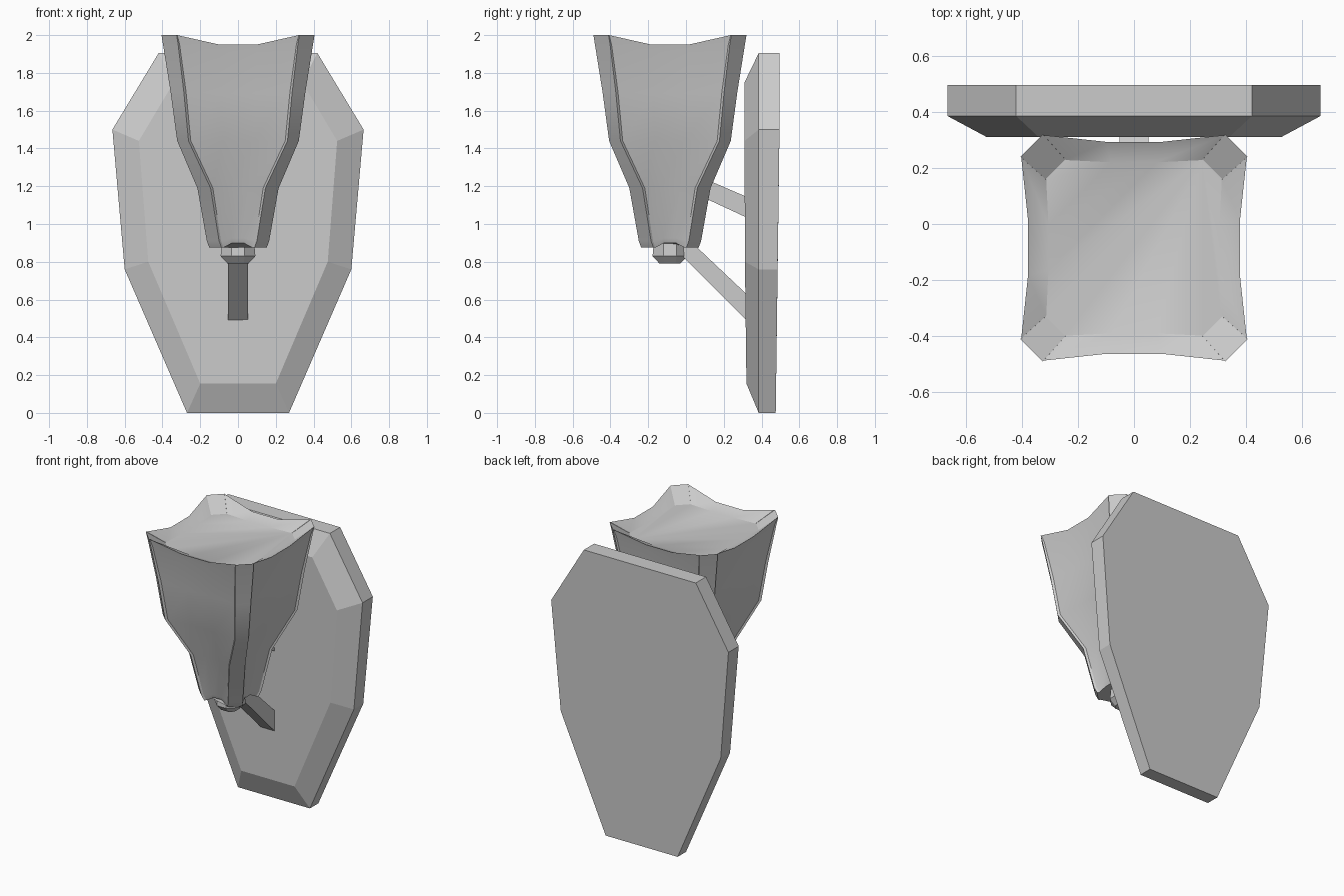
import bpy, bmesh, math

if "Cube" in bpy.data.objects:
    bpy.data.objects.remove(bpy.data.objects["Cube"])

CY = -0.085  # y centre of the lamp shade


def loft(name, rings, smooth=False):
    """Skin a stack of equal-length point rings and cap both ends."""
    bm = bmesh.new()
    vs = [[bm.verts.new(p) for p in r] for r in rings]
    n = len(vs[0])
    for a, b in zip(vs, vs[1:]):
        for i in range(n):
            j = (i + 1) % n
            bm.faces.new((a[i], a[j], b[j], b[i]))
    bm.faces.new(vs[0])
    bm.faces.new(vs[-1])
    bmesh.ops.recalc_face_normals(bm, faces=bm.faces)
    me = bpy.data.meshes.new(name)
    bm.to_mesh(me)
    bm.free()
    ob = bpy.data.objects.new(name, me)
    bpy.context.collection.objects.link(ob)
    if smooth:
        bpy.ops.object.select_all(action='DESELECT')
        ob.select_set(True)
        bpy.context.view_layer.objects.active = ob
        bpy.ops.object.shade_smooth_by_angle(angle=math.radians(28))
    return ob


# wall plate: mirrored outline with a bevelled front
def mirrored(half, ys):
    right = [(x, y, z) for (x, z), y in zip(half, ys)]
    return right + [(-x, y, z) for x, y, z in reversed(right)]


outer = [(0.27, 0), (0.60, 0.76), (0.665, 1.50), (0.42, 1.905)]
inner = [(0.20, 0.155), (0.475, 0.80), (0.525, 1.44), (0.34, 1.75)]
loft("wall_plate", [
    mirrored(outer, [0.475, 0.485, 0.495, 0.495]),
    mirrored(outer, [0.385] * 4),
    mirrored(inner, [0.32, 0.312, 0.31, 0.31]),
])


# shade: square section with flat corner posts and dished panels
def shade_ring(half, post, mid, dip, step, z_post, z_mid):
    c = half - post
    side = [(-c, half, z_post), (-c + step, half - step, z_post),
            (-mid, half - dip, z_mid), (mid, half - dip, z_mid),
            (c - step, half - step, z_post), (c, half, z_post)]
    ring = []
    for k in range(4):
        s, co = (0, 1, 0, -1)[k], (1, 0, -1, 0)[k]
        ring += [(x * co + y * s, CY - x * s * -1 * -1 + y * co, z)
                 for x, y, z in side]
    return ring


loft("lamp_shade", [
    shade_ring(0.315, 0.07, 0.08, 0.01, 0.002, 1.92, 1.92),
    shade_ring(0.405, 0.080, 0.10, 0.027, 0.003, 2.00, 1.95),
    shade_ring(0.397, 0.080, 0.10, 0.027, 0.008, 1.95, 1.91),
    shade_ring(0.357, 0.070, 0.09, 0.028, 0.012, 1.70, 1.69),
    shade_ring(0.322, 0.060, 0.08, 0.028, 0.012, 1.44, 1.44),
    shade_ring(0.215, 0.070, 0.05, 0.028, 0.012, 1.19, 1.19),
    shade_ring(0.165, 0.065, 0.035, 0.022, 0.010, 0.91, 0.925),
    shade_ring(0.152, 0.065, 0.030, 0.022, 0.010, 0.875, 0.90),
], smooth=True)


# finial: small octagonal knob under the shade
def octagon(r, c, z):
    pts = [(c, r), (r, c), (r, -c), (c, -r), (-c, -r), (-r, -c), (-r, c), (-c, r)]
    return [(x, CY + y, z) for x, y in pts]


loft("bottom_finial", [octagon(0.085, 0.035, 0.91), octagon(0.092, 0.035, 0.83),
                       octagon(0.055, 0.030, 0.79)])

# arms: flat bars joining the shade to the plate
for name, prof in (
    ("upper_arm", [(0.04, 1.265), (0.04, 1.165), (0.33, 1.03), (0.33, 1.14)]),
    ("lower_arm", [(-0.03, 0.96), (-0.03, 0.84), (0.33, 0.48), (0.33, 0.62)]),
):
    loft(name, [[(x, y, z) for y, z in prof] for x in (-0.052, 0.052)])
